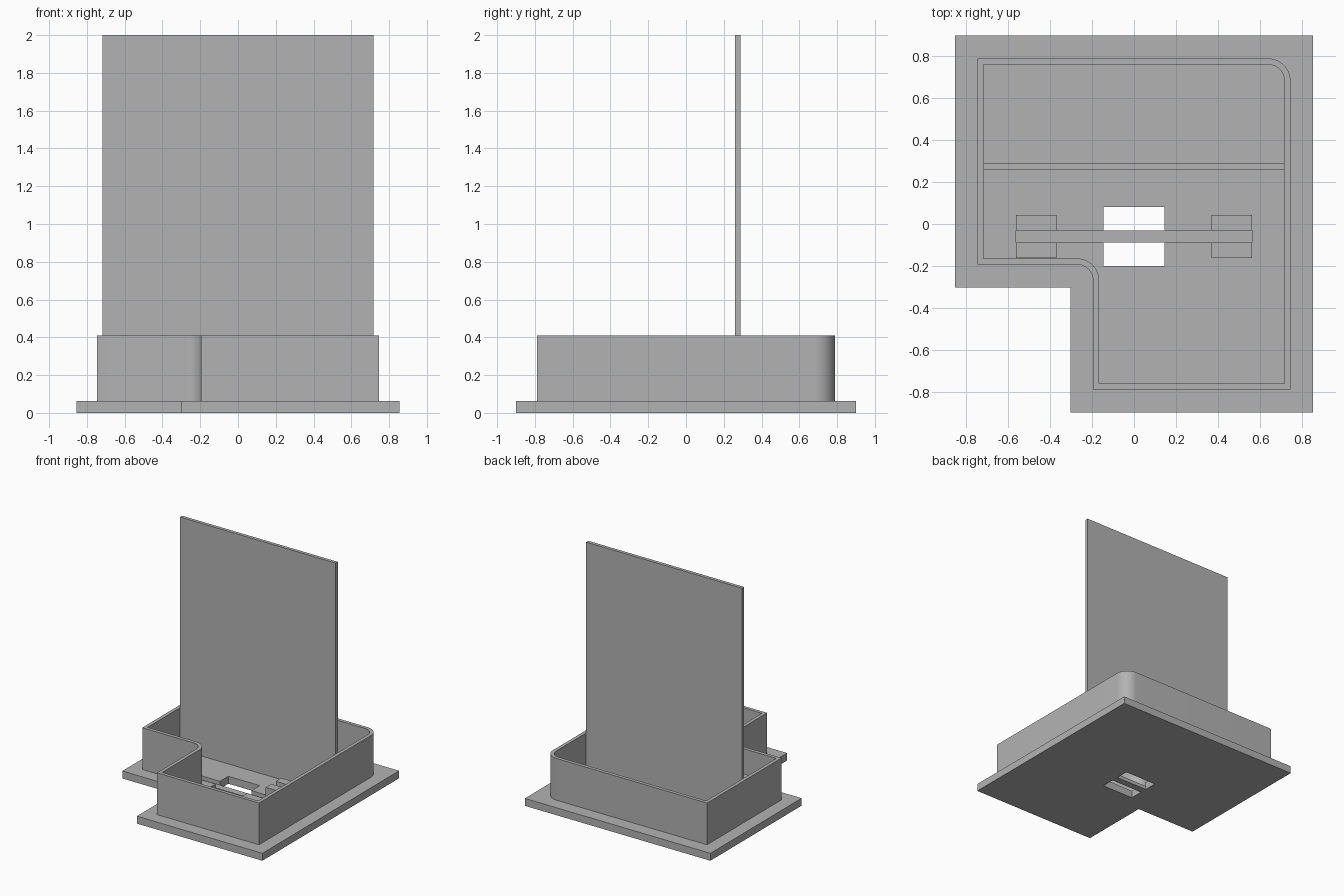
import bpy, bmesh, math
from mathutils import Vector

if "Cube" in bpy.data.objects:
    bpy.data.objects.remove(bpy.data.objects["Cube"], do_unlink=True)

grey = bpy.data.materials.new("plain_grey")
grey.use_nodes = True
color = (0.45, 0.45, 0.45, 1)
grey.diffuse_color = color
grey.node_tree.nodes["Principled BSDF"].inputs["Base Color"].default_value = color

PLATE, GROOVE, RIM, JAW, TOP = 0.062, 0.03, 0.41, 0.2, 2.0
GROOVE_Y = (-0.088, -0.03)
WALL = 0.029


def finish(bm, name):
    bmesh.ops.recalc_face_normals(bm, faces=bm.faces)
    mesh = bpy.data.meshes.new(name)
    bm.to_mesh(mesh)
    bm.free()
    mesh.materials.append(grey)
    ob = bpy.data.objects.new(name, mesh)
    bpy.context.collection.objects.link(ob)
    return ob


def box(name, xs, ys, zs):
    bm = bmesh.new()
    bmesh.ops.create_cube(bm, size=1)
    for v in bm.verts:
        v.co = [r[0] if c < 0 else r[1] for c, r in zip(v.co, (xs, ys, zs))]
    return finish(bm, name)


def l_shape(x, y, notch_x, notch_y):
    """Corners of an L outline with its notch at the front right."""
    return [Vector(p) for p in ((notch_x, -y), (x, -y), (x, y), (-x, y),
                                (-x, notch_y), (notch_x, notch_y))]


def fillet(points, radii, steps=12):
    """Round the corners whose index has a radius."""
    out = []
    for i, p in enumerate(points):
        r = radii.get(i)
        if not r:
            out.append(p)
            continue
        a = (points[i - 1] - p).normalized()
        b = (points[(i + 1) % len(points)] - p).normalized()
        for k in range(steps + 1):
            t = math.pi / 2 * k / steps
            out.append(p + r * (a * (1 - math.sin(t)) + b * (1 - math.cos(t))))
    return out


def cut(target, cutter):
    mod = target.modifiers.new("cut", "BOOLEAN")
    mod.operation, mod.solver, mod.object = "DIFFERENCE", "EXACT", cutter
    bpy.context.view_layer.objects.active = target
    bpy.ops.object.modifier_apply(modifier=mod.name)
    bpy.data.objects.remove(cutter, do_unlink=True)


# Base plate with a groove and two openings either side of it
bm = bmesh.new()
face = bm.faces.new([bm.verts.new((*p, 0)) for p in l_shape(0.855, 0.9, -0.302, -0.302)])
extruded = bmesh.ops.extrude_face_region(bm, geom=[face])["geom"]
bmesh.ops.translate(bm, vec=(0, 0, PLATE),
                    verts=[g for g in extruded if isinstance(g, bmesh.types.BMVert)])
base = finish(bm, "base_plate")
cut(base, box("groove_cutter", (-0.562, 0.562), GROOVE_Y, (GROOVE, 0.3)))
for ys in ((-0.2, GROOVE_Y[0]), (GROOVE_Y[1], 0.08)):
    cut(base, box("opening_cutter", (-0.145, 0.145), ys, (-0.1, 0.3)))

# Surrounding wall with rounded back left corner and rounded notch corner
outer = fillet(l_shape(0.747, 0.79, -0.195, -0.193), {2: 0.107, 5: 0.107 - WALL})
inner = fillet(l_shape(0.747 - WALL, 0.79 - WALL, -0.195 + WALL, -0.193 + WALL),
               {2: 0.107 - WALL, 5: 0.107})
bm = bmesh.new()
loops = [[bm.verts.new((*p, z)) for p in path]
         for path, z in ((outer, PLATE), (outer, RIM), (inner, RIM), (inner, PLATE))]
for j in range(4):
    lo, hi = loops[j], loops[(j + 1) % 4]
    for i in range(len(lo)):
        bm.faces.new((lo[i - 1], lo[i], hi[i], hi[i - 1]))
wall = finish(bm, "surrounding_wall")
bpy.ops.object.select_all(action="DESELECT")
wall.select_set(True)
bpy.context.view_layer.objects.active = wall
bpy.ops.object.shade_smooth_by_angle(angle=math.radians(30))

# Tall upright panel
box("upright_panel", (-0.718, 0.718), (0.26, 0.288), (PLATE, TOP))

# Slotted holder blocks, each a pair of jaws along the groove
for side, xs in (("left", (0.369, 0.562)), ("right", (-0.562, -0.369))):
    box(side + "_front_jaw", xs, (-0.163, GROOVE_Y[0]), (PLATE, JAW))
    box(side + "_back_jaw", xs, (GROOVE_Y[1], 0.043), (PLATE, JAW))
